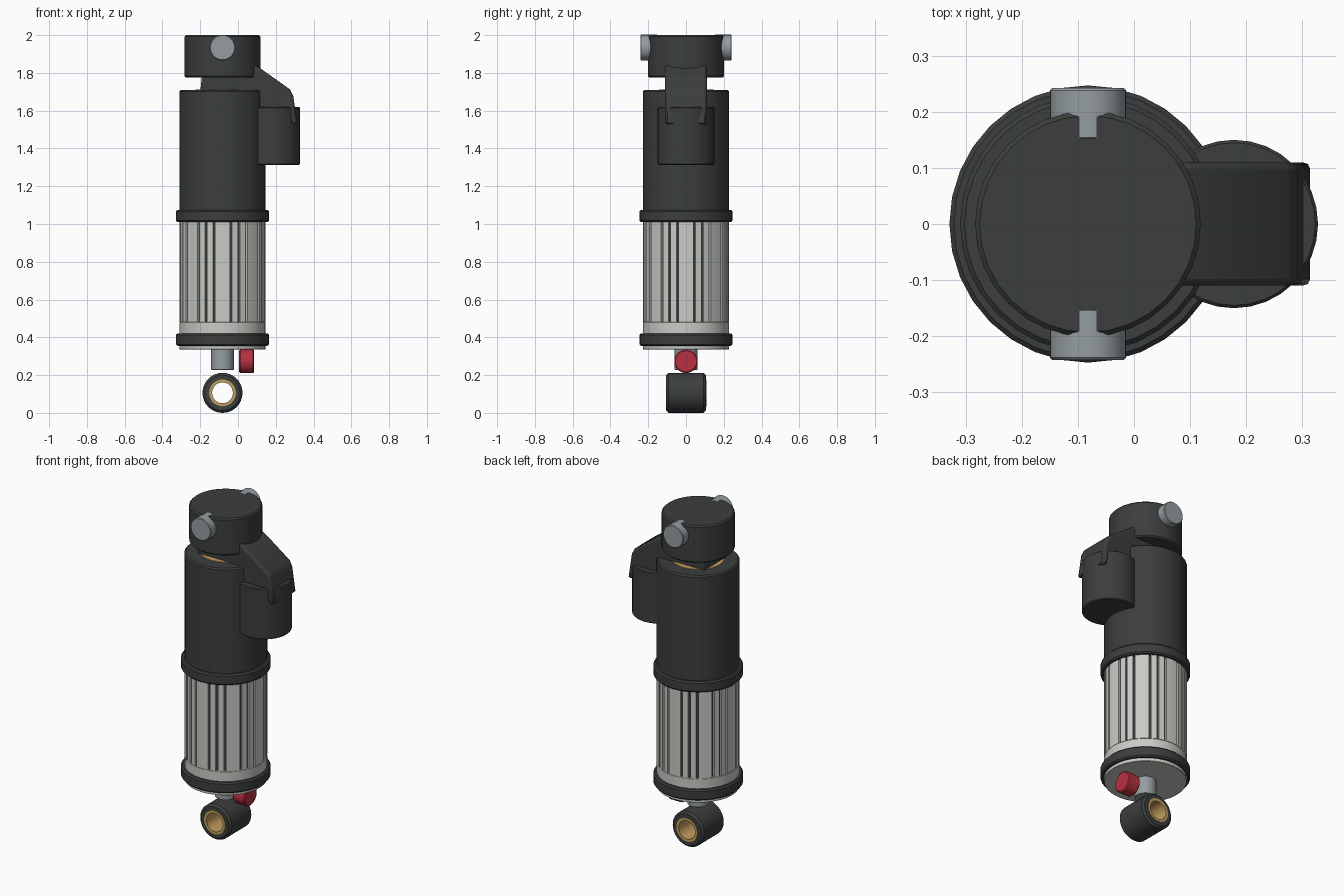
import bpy, bmesh, math
from mathutils import Matrix, Vector

if "Cube" in bpy.data.objects:
    bpy.data.objects.remove(bpy.data.objects["Cube"])

CX = -0.082  # main axis of the damper


def material(name, rgb):
    m = bpy.data.materials.new(name)
    m.diffuse_color = (*rgb, 1)
    m.use_nodes = True
    m.node_tree.nodes["Principled BSDF"].inputs["Base Color"].default_value = m.diffuse_color
    return m


DARK = material("dark_metal", (0.045, 0.047, 0.047))
LIGHT = material("light_sleeve", (0.58, 0.60, 0.56))
STEEL = material("steel", (0.30, 0.34, 0.36))
BRASS = material("brass", (0.55, 0.34, 0.11))
RED = material("red", (0.48, 0.03, 0.05))


def finish(name, bm, mat):
    bmesh.ops.remove_doubles(bm, verts=bm.verts, dist=1e-5)
    bmesh.ops.recalc_face_normals(bm, faces=bm.faces)
    me = bpy.data.meshes.new(name)
    bm.to_mesh(me)
    bm.free()
    me.materials.append(mat)
    ob = bpy.data.objects.new(name, me)
    bpy.context.collection.objects.link(ob)
    bpy.ops.object.select_all(action='DESELECT')
    ob.select_set(True)
    bpy.context.view_layer.objects.active = ob
    bpy.ops.object.shade_smooth_by_angle(angle=math.radians(30))
    return ob


def lathe(name, pts, mat, loc=(CX, 0, 0), axis='Z', closed=False, seg=32):
    """Revolve (radius, height) points round an axis."""
    bm = bmesh.new()
    vs = [bm.verts.new((r, 0, h)) for r, h in pts]
    es = [bm.edges.new(p) for p in zip(vs, vs[1:])]
    if closed:
        es.append(bm.edges.new((vs[-1], vs[0])))
    bmesh.ops.spin(bm, geom=vs + es, cent=(0, 0, 0), axis=(0, 0, 1),
                   angle=2 * math.pi, steps=seg)
    rot = {'Z': Matrix.Identity(4),
           'Y': Matrix.Rotation(-math.pi / 2, 4, 'X'),
           'X': Matrix.Rotation(math.pi / 2, 4, 'Y')}[axis]
    bm.transform(Matrix.Translation(loc) @ rot)
    return finish(name, bm, mat)


def cylinder(name, r, a, b, mat, bev=0.008, **kw):
    return lathe(name, [(0, a), (r - bev, a), (r, a + bev), (r, b - bev), (r - bev, b), (0, b)],
                 mat, **kw)


def prism(name, pts, vec, mat, to3d):
    """Extrude a flat outline along a vector."""
    bm = bmesh.new()
    f = bm.faces.new([bm.verts.new(to3d(p)) for p in pts])
    ext = bmesh.ops.extrude_face_region(bm, geom=[f])
    bmesh.ops.translate(bm, vec=vec, verts=[g for g in ext['geom'] if isinstance(g, bmesh.types.BMVert)])
    return finish(name, bm, mat)


# Top mount head and its two side pins
cylinder("mount_head", 0.201, 1.775, 2.0, DARK)
for side, (a, b) in {"front": (-0.242, -0.15), "back": (0.15, 0.242)}.items():
    cylinder("side_pin_" + side, 0.068, a, b, STEEL, bev=0.004, loc=(CX, 0, 1.934), axis='Y')

# Upper can with a brass disc set in its top
lathe("upper_can", [(0, 1.04), (0.228, 1.04), (0.228, 1.702), (0.22, 1.71),
                    (0.145, 1.71), (0.145, 1.69), (0, 1.69)], DARK)
cylinder("brass_disc", 0.145, 1.68, 1.712, BRASS, bev=0.002)

# Collars above and below the sleeve
for name, a, b in (("upper_collar", 1.01, 1.075), ("lower_collar", 0.355, 0.42)):
    cylinder(name, 0.247, a, b, DARK)

# Grooved sleeve: 32 stations, three grooves then a gap, over a dark core
R, IN, HW = 0.228, 0.212, math.radians(1.5)
outline = []
for k in range(32):
    t = k * math.pi / 16
    station = [(R, t)] if k % 4 == 0 else [(R, t - HW), (IN, t - HW), (IN, t + HW), (R, t + HW)]
    outline += [(r * math.cos(a), r * math.sin(a)) for r, a in station]
prism("grooved_sleeve", outline, (0, 0, 0.56), LIGHT, lambda p: (CX + p[0], p[1], 0.48))
cylinder("sleeve_core", 0.2135, 0.47, 1.05, DARK, bev=0.001)
cylinder("sleeve_base", 0.228, 0.335, 0.48, LIGHT, bev=0.002)

# Side reservoir and the bracket that carries it
cylinder("reservoir", 0.150, 1.313, 1.62, DARK, bev=0.005, loc=(0.178, 0, 0))
side = [(-0.20, 1.70), (-0.19, 1.79), (0.06, 1.86), (0.12, 1.823), (0.275, 1.713),
        (0.292, 1.68), (0.314, 1.535), (0.302, 1.525), (0.283, 1.535), (0.26, 1.61), (0.10, 1.61)]
bracket = prism("reservoir_bracket", side, (0, 0.22, 0), DARK, lambda p: (p[0], -0.11, p[1]))
bev = bracket.modifiers.new("bevel", 'BEVEL')
bev.width, bev.segments, bev.limit_method = 0.012, 2, 'ANGLE'
bev.angle_limit = math.radians(60)

# Rod, adjuster knob and lower eye with bushing
cylinder("rod", 0.06, 0.228, 0.34, STEEL, bev=0.002)
cylinder("adjuster_knob", 0.062, 0.006, 0.086, RED, bev=0.006, loc=(0, 0, 0.273), axis='X')
E = (CX, 0, 0.106)
lathe("lower_eye", [(0.07, -0.105), (0.094, -0.105), (0.106, -0.093), (0.106, 0.093),
                    (0.094, 0.105), (0.07, 0.105)], DARK, loc=E, axis='Y', closed=True)
lathe("eye_bushing", [(0.055, -0.107), (0.071, -0.107), (0.071, 0.109), (0.055, 0.109)],
      BRASS, loc=E, axis='Y', closed=True)
